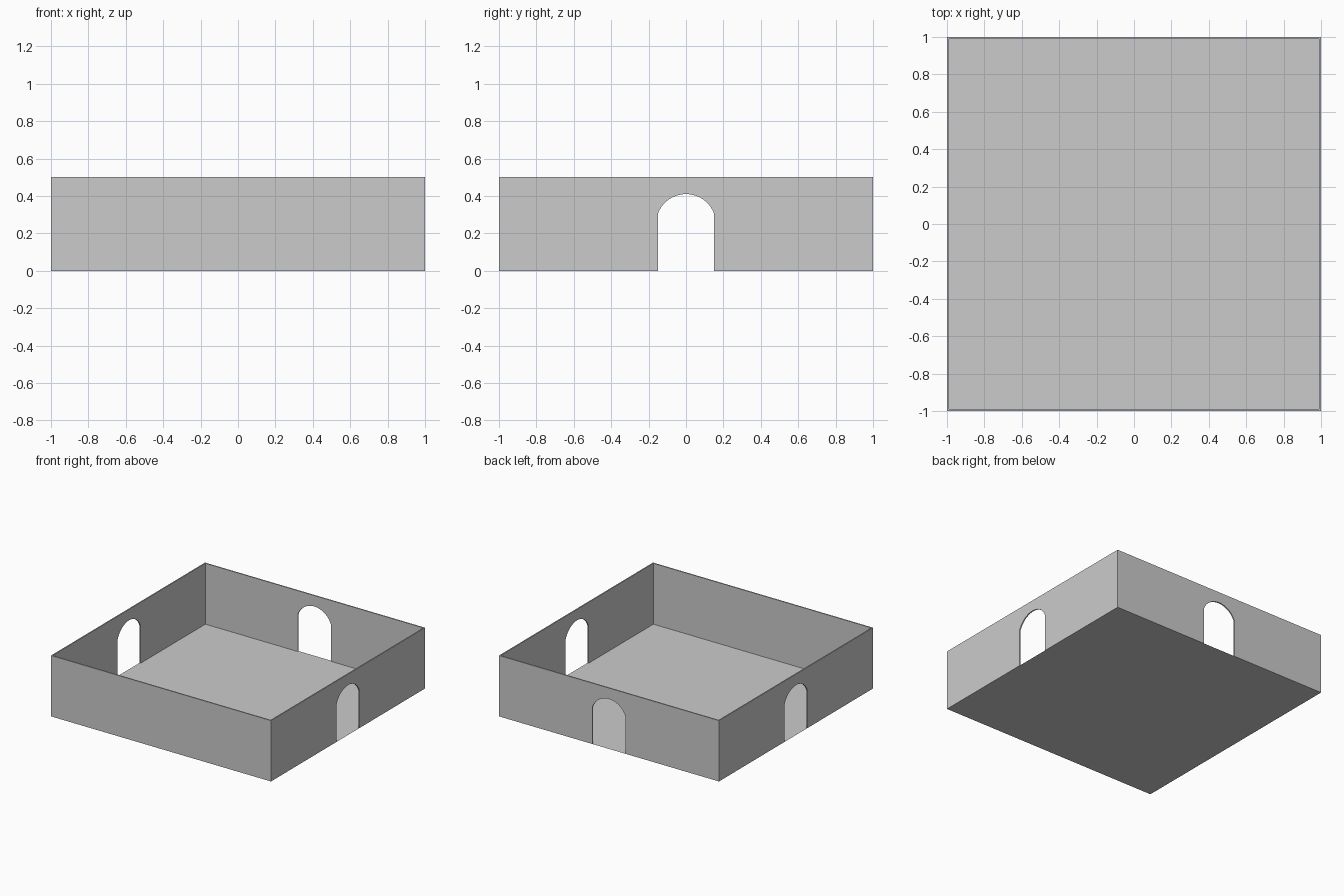
import bpy, bmesh
from math import asin, sin, cos, pi
from mathutils import Matrix, Vector

if "Cube" in bpy.data.objects:
    bpy.data.objects.remove(bpy.data.objects["Cube"])

HEIGHT, THICK = 0.5, 0.01
DOOR_HALF, ARC_R, ARC_Z = 0.15, 0.16, 0.25


def make_object(name, bm):
    mesh = bpy.data.meshes.new(name)
    bm.to_mesh(mesh)
    bm.free()
    obj = bpy.data.objects.new(name, mesh)
    bpy.context.collection.objects.link(obj)
    return obj


def arch_points(steps=28):
    # Doorway outline: left jamb, segmental arch, right jamb
    a = asin(DOOR_HALF / ARC_R)
    pts = [(-DOOR_HALF, 0)]
    for i in range(steps + 1):
        t = -a + 2 * a * i / steps
        pts.append((ARC_R * sin(t), ARC_Z + ARC_R * cos(t)))
    return pts + [(DOOR_HALF, 0)]


def wall(name, half, turn, door):
    # Profile extruded inwards from the y = -1 face, then turned into place
    pts = [(-half, 0)] + (arch_points() if door else [])
    pts += [(half, 0), (half, HEIGHT), (-half, HEIGHT)]
    bm = bmesh.new()
    face = bm.faces.new([bm.verts.new((x, -1, z)) for x, z in pts])
    ext = bmesh.ops.extrude_face_region(bm, geom=[face], use_keep_orig=True)
    moved = [v for v in ext["geom"] if isinstance(v, bmesh.types.BMVert)]
    bmesh.ops.translate(bm, verts=moved, vec=Vector((0, THICK, 0)))
    bmesh.ops.recalc_face_normals(bm, faces=bm.faces[:])
    bmesh.ops.transform(bm, matrix=Matrix.Rotation(turn, 4, 'Z'), verts=bm.verts[:])
    return make_object(name, bm)


# Floor
bm = bmesh.new()
bmesh.ops.create_grid(bm, x_segments=1, y_segments=1, size=1)
make_object("floor", bm)

# Walls: solid front, arched doorways in the other three
wall("front_wall", 1, 0, False)
wall("right_wall", 1 - THICK, pi / 2, True)
wall("back_wall", 1, pi, True)
wall("left_wall", 1 - THICK, -pi / 2, True)
